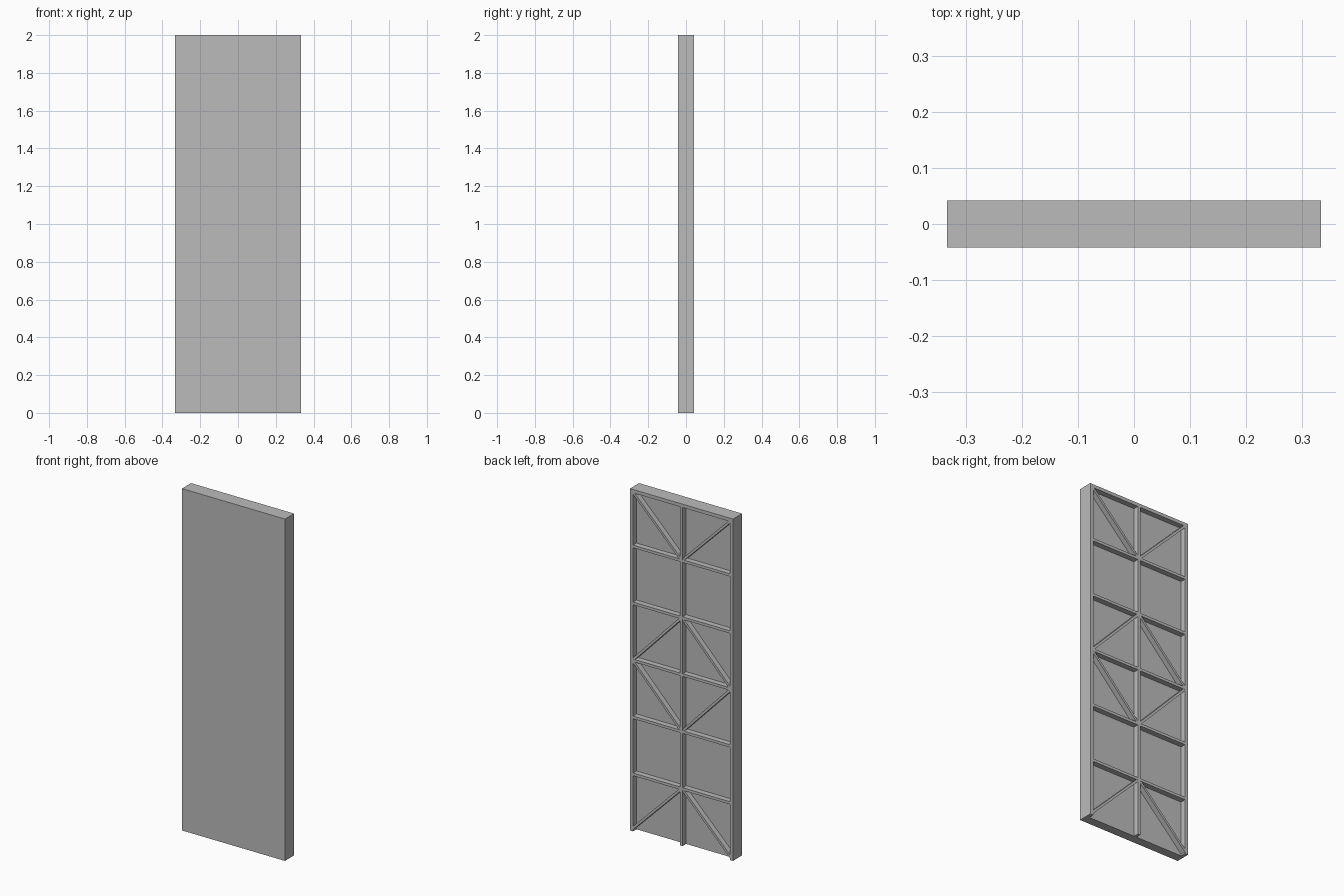
import bpy, math

cube = bpy.data.objects.get("Cube")
if cube:
    bpy.data.objects.remove(cube)

W, D, H = 0.667, 0.084, 2.0
BACK = D / 2
SKIN_BACK = 0.01          # rear surface of the solid facing
RIM = 0.02
RIB = 0.016
ROW = H / 6

grey = bpy.data.materials.new("plain grey")
grey.use_nodes = True
tone = (0.5, 0.5, 0.5, 1)
grey.diffuse_color = tone
grey.node_tree.nodes["Principled BSDF"].inputs["Base Color"].default_value = tone


def box(name, x, z, width, height, y0, y1, turn=0):
    """Box centred at x, z, spanning y0 to y1, turned about the y axis."""
    bpy.ops.mesh.primitive_cube_add(size=1, location=(x, (y0 + y1) / 2, z))
    ob = bpy.context.object
    ob.name = name
    ob.scale = (width, y1 - y0, height)
    ob.rotation_euler.y = turn
    ob.data.materials.append(grey)
    return ob


# Solid front facing
box("facing_panel", 0, H / 2, W, H, -D / 2, SKIN_BACK)

# Rim on the sides and top; the bottom edge stays open
for side, s in (("left", 1), ("right", -1)):
    box(side + "_rim", s * (W - RIM) / 2, H / 2, RIM, H, SKIN_BACK, BACK)
inner = W - 2 * RIM
box("top_rim", 0, H - RIM / 2, inner, RIM, SKIN_BACK, BACK)

# Cross rails at equal heights
for i in range(1, 6):
    box("cross_rail", 0, i * ROW, inner, RIB, SKIN_BACK, BACK)

# Centre rib, one length between each pair of rails
for i in range(6):
    low = i * ROW + (RIB / 2 if i else 0)
    high = (i + 1) * ROW - (RIB / 2 if i < 5 else RIM)
    box("centre_rib", 0, (low + high) / 2, RIB, high - low, SKIN_BACK, BACK)

# Diagonal braces: (row line at the centre, row line at the rim)
for mid, edge in ((5, 6), (4, 3), (2, 3), (1, 0)):
    z0 = mid * ROW
    z1 = min(max(edge * ROW, 0.014), H - 0.014)
    for s in (1, -1):
        dx, dz = s * (W / 2 - 0.014), z1 - z0
        box("diagonal_brace", dx / 2, (z0 + z1) / 2, 0.014, math.hypot(dx, dz),
            SKIN_BACK, BACK - 0.001, math.atan2(dx, dz))
